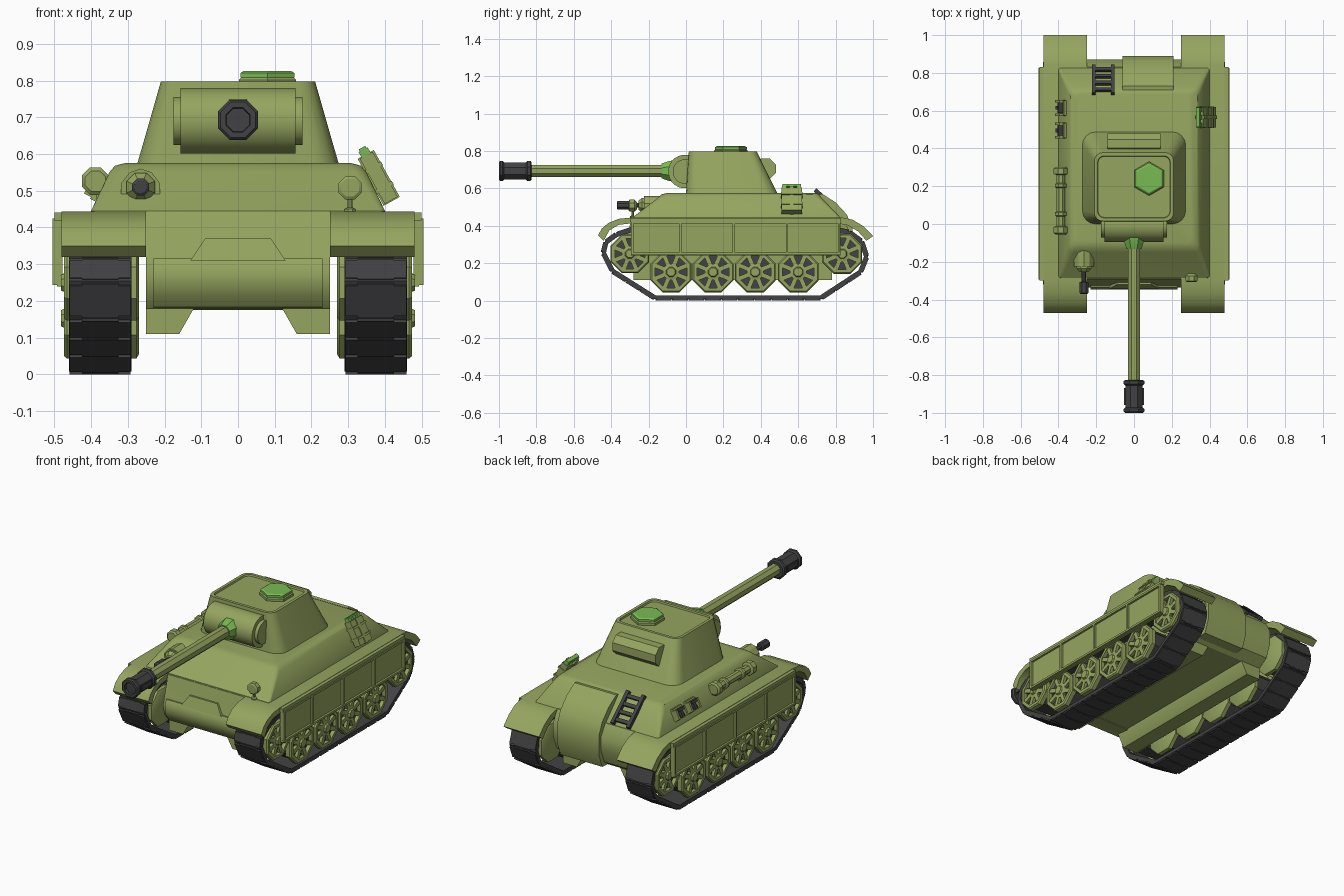
import bpy, bmesh, math
from mathutils import Matrix, Vector

def material(name, rgb):
    m = bpy.data.materials.new(name)
    m.diffuse_color = (*rgb, 1)
    return m

OLIVE = material("olive green", (0.30, 0.375, 0.115))
DARK = material("dark grey", (0.055, 0.055, 0.058))
BRIGHT = material("bright green", (0.19, 0.50, 0.085))

def finish(name, bm, mat, mirror=False):
    bmesh.ops.recalc_face_normals(bm, faces=bm.faces)
    me = bpy.data.meshes.new(name)
    bm.to_mesh(me)
    bm.free()
    me.materials.append(mat)
    ob = bpy.data.objects.new(name, me)
    bpy.context.collection.objects.link(ob)
    if mirror:
        ob.modifiers.new("mirror", 'MIRROR').use_mirror_merge = False
    return ob

def add_loft(bm, rings, closed=False):
    vs = [[bm.verts.new(p) for p in r] for r in rings]
    n = len(vs[0])
    pairs = list(zip(vs, vs[1:])) + ([(vs[-1], vs[0])] if closed else [])
    for a, b in pairs:
        for i in range(n):
            j = (i + 1) % n
            bm.faces.new((a[i], a[j], b[j], b[i]))
    if not closed:
        bm.faces.new(vs[0])
        bm.faces.new(vs[-1])

def loft(name, rings, mat, mirror=False, closed=False):
    bm = bmesh.new()
    add_loft(bm, rings, closed)
    return finish(name, bm, mat, mirror)

def put(axis, t, u, v):
    return {'x': (t, u, v), 'y': (u, t, v), 'z': (u, v, t)}[axis]

def prism(name, pts, axis, a, b, mat, mirror=False):
    return loft(name, [[put(axis, t, *p) for p in pts] for t in (a, b)], mat, mirror)

def lathe_rings(prof, c, axis, n, phase):
    return [[put(axis, t, c[0] + r * math.cos(2 * math.pi * i / n + phase),
                 c[1] + r * math.sin(2 * math.pi * i / n + phase)) for i in range(n)] for r, t in prof]

def lathe(name, prof, c, axis, mat, n=8, phase=None, mirror=False, closed=False):
    phase = math.pi / n if phase is None else phase
    return loft(name, lathe_rings(prof, c, axis, n, phase), mat, mirror, closed)

def add_box(bm, c, size, rot=Matrix()):
    bmesh.ops.create_cube(bm, size=1, matrix=Matrix.Translation(c) @ rot @ Matrix.Diagonal((*size, 1)))

def boxes(name, items, mat, mirror=False):
    bm = bmesh.new()
    for it in items:
        add_box(bm, *it)
    return finish(name, bm, mat, mirror)

def rrect(hx, y0, y1, r, z, n=4):
    pts = []
    for k, (cx, cy) in enumerate([(hx - r, y1 - r), (r - hx, y1 - r), (r - hx, y0 + r), (hx - r, y0 + r)]):
        for i in range(n + 1):
            a = math.pi / 2 * (k + i / n)
            pts.append((cx + r * math.cos(a), cy + r * math.sin(a), z))
    return pts

# hull: lower body, upper body with rounded shoulder, bottom rails, nose
prism("lower_hull", [(-0.29, 0.44), (-0.32, 0.33), (-0.335, 0.28), (-0.325, 0.22), (-0.29, 0.18), (0.78, 0.18),
                     (0.84, 0.22), (0.87, 0.30), (0.87, 0.38), (0.83, 0.445)], 'x', -0.25, 0.25, OLIVE)
loft("upper_hull", [rrect(0.40, -0.29, 0.83, 0.015, 0.43), rrect(0.40, -0.285, 0.825, 0.015, 0.445),
                    rrect(0.35, -0.15, 0.725, 0.03, 0.55), rrect(0.335, -0.13, 0.71, 0.03, 0.568),
                    rrect(0.305, -0.10, 0.69, 0.03, 0.576)], OLIVE)
prism("hull_bottom_rail", [(0.25, 0.20), (0.25, 0.11), (0.16, 0.11), (0.12, 0.18), (0.12, 0.20)],
      'y', -0.28, 0.78, OLIVE, True)
prism("nose", [(-0.333, 0.315), (-0.347, 0.29), (-0.347, 0.25), (-0.333, 0.215), (-0.305, 0.183), (-0.2, 0.175),
               (-0.2, 0.315)], 'x', -0.23, 0.23, OLIVE)
loft("nose_plate", [[(x, y + (z - 0.315) * 0.35, z) for x, z in
                     [(-0.13, 0.31), (0.13, 0.31), (0.09, 0.37), (-0.09, 0.37)]] for y in (-0.34, -0.28)], OLIVE)
prism("engine_cover", [(0.69, 0.565), (0.73, 0.57), (0.80, 0.525), (0.86, 0.46), (0.89, 0.39), (0.89, 0.28),
                       (0.86, 0.20), (0.75, 0.19)], 'x', -0.06, 0.21, OLIVE)

# fenders: curved strip front and rear, shelf between
prism("fender", [(-0.47, 0.35), (-0.45, 0.385), (-0.415, 0.415), (-0.36, 0.437), (-0.30, 0.443), (0.84, 0.443),
                 (0.89, 0.433), (0.95, 0.397), (1.0, 0.345), (0.965, 0.32), (0.92, 0.37), (0.86, 0.405),
                 (0.80, 0.412), (-0.30, 0.412), (-0.36, 0.405), (-0.41, 0.375), (-0.44, 0.32)],
      'x', 0.25, 0.48, OLIVE, True)
boxes("side_skirt", [((0.485, 0.265, 0.335), (0.016, 1.12, 0.19)),
                     ((0.485, 0.265, 0.43), (0.03, 1.13, 0.022))], OLIVE, True)
bars = [((0.498, 0.265, z), (0.014, 1.12, 0.012)) for z in (0.25, 0.418)]
bars += [((0.498, y, 0.334), (0.014, 0.013, 0.17)) for y in (-0.288, -0.03, 0.255, 0.54, 0.818)]
boxes("skirt_frame", bars, OLIVE, True)

# tracks: belt along a closed path with raised pads
path = [Vector(p) for p in [(-0.165, 0.018), (0.72, 0.018), (0.93, 0.155), (0.962, 0.235), (0.935, 0.315),
                            (0.87, 0.362), (0.78, 0.38), (-0.28, 0.38), (-0.37, 0.35), (-0.425, 0.31),
                            (-0.438, 0.255), (-0.39, 0.16)]]
rings = []
for i, p in enumerate(path):
    d0 = (p - path[i - 1]).normalized()
    d1 = (path[(i + 1) % len(path)] - p).normalized()
    t = (d0 + d1).normalized()
    nrm = Vector((t.y, -t.x)) * 0.01 / max(0.5, t.dot(d0))
    rings.append([(x, *(p + s * nrm)) for x, s in ((0.29, 1), (0.46, 1), (0.46, -1), (0.29, -1))])
loft("track_belt", rings, DARK, True, True)
pads = []
for i, p in enumerate(path):
    e = path[(i + 1) % len(path)] - p
    k = max(1, round(e.length / 0.085))
    nrm = Vector((e.y, -e.x)).normalized()
    for j in range(k):
        c = p + e * ((j + 0.5) / k) + nrm * 0.011
        rot = Matrix.Rotation(math.atan2(e.y, e.x), 4, 'X')
        pads.append(((0.375, c.x, c.y), (0.166, e.length / k * 0.86, 0.014), rot))
        pads.append(((0.375, c.x, c.y), (0.10, e.length / k * 0.97, 0.012), rot))
boxes("track_pads", pads, DARK, True)

# wheels: four road wheels and two raised end wheels
for i, (y, z, r) in enumerate([(-0.30, 0.25, 0.112), (-0.08, 0.153, 0.118), (0.145, 0.153, 0.118),
                               (0.37, 0.153, 0.118), (0.60, 0.153, 0.118), (0.835, 0.25, 0.116)]):
    lathe(f"wheel_drum_{i}", [(r * 0.85, 0.285), (r * 0.85, 0.452)], (y, z), 'x', DARK, mirror=True)
    bm = bmesh.new()
    ph = math.pi / 8
    rim = [(r * 0.78, 0.44), (r, 0.44), (r, 0.466), (r * 0.94, 0.474), (r * 0.78, 0.474)]
    add_loft(bm, lathe_rings(rim, (y, z), 'x', 8, ph), True)
    add_loft(bm, lathe_rings([(r * 0.9, 0.27), (r, 0.276), (r, 0.30)], (y, z), 'x', 8, ph))
    hub = [(r * 0.4, 0.44), (r * 0.4, 0.468), (r * 0.24, 0.472), (r * 0.2, 0.482)]
    add_loft(bm, lathe_rings(hub, (y, z), 'x', 8, ph))
    for k in range(8):
        a = 2 * math.pi * k / 8 + ph
        add_box(bm, (0.459, y + 0.58 * r * math.cos(a), z + 0.58 * r * math.sin(a)),
                (0.02, r * 0.5, 0.024), Matrix.Rotation(a, 4, 'X'))
    finish(f"wheel_{i}", bm, OLIVE, True)

# turret with sunken roof, rear bin, hatch
loft("turret", [rrect(0.275, 0.0, 0.49, 0.07, 0.57), rrect(0.21, 0.015, 0.378, 0.045, 0.797),
                rrect(0.193, 0.032, 0.361, 0.035, 0.797), rrect(0.19, 0.035, 0.358, 0.033, 0.788)], OLIVE)
lathe("turret_bin", [(0.06, -0.14), (0.06, 0.14)], (0.425, 0.705), 'x', OLIVE)
lathe("hatch_base", [(0.09, 0.78), (0.09, 0.802), (0.08, 0.81)], (0.08, 0.24), 'z', OLIVE, 6, math.pi / 6)
lathe("hatch", [(0.085, 0.808), (0.085, 0.82), (0.075, 0.826)], (0.08, 0.24), 'z', BRIGHT, 6, math.pi / 6)

# gun: mantlet, collar, barrel, muzzle
lathe("mantlet", [(0.09, -0.157), (0.09, 0.157)], (-0.005, 0.69), 'x', OLIVE, 24)
lathe("mantlet_ends", [(0.066, -0.176), (0.066, 0.176)], (-0.005, 0.69), 'x', OLIVE, 24)
lathe("gun_collar", [(0.062, -0.06), (0.058, -0.09), (0.042, -0.132)], (0, 0.693), 'y', BRIGHT)
lathe("gun_barrel", [(0.036, -0.05), (0.034, -0.86)], (0, 0.693), 'y', OLIVE)
lathe("muzzle", [(0.05, -0.825), (0.059, -0.832), (0.059, -0.848), (0.05, -0.856), (0.05, -0.972),
                 (0.059, -0.98), (0.059, -0.993), (0.052, -1.0), (0.036, -1.0), (0.034, -0.985)],
      (0, 0.693), 'y', DARK)
boxes("muzzle_port", [((0.046, -0.914, 0.693), (0.012, 0.09, 0.03))], DARK, True)

# hull machine gun in an arched mount
arch = [(-0.318, 0.45), (-0.212, 0.45), (-0.212, 0.52), (-0.235, 0.55), (-0.265, 0.56), (-0.295, 0.55), (-0.318, 0.52)]
prism("hull_gun_mount", arch, 'y', -0.225, -0.12, OLIVE)
lathe("hull_gun_ball", [(0.03, -0.18), (0.042, -0.21), (0.042, -0.235), (0.025, -0.255)], (-0.265, 0.51), 'y', OLIVE)
lathe("hull_gun_barrel", [(0.013, -0.24), (0.013, -0.305), (0.025, -0.308), (0.025, -0.365), (0.018, -0.37)],
      (-0.265, 0.51), 'y', DARK)

# headlight
lathe("headlight", [(0.02, -0.262), (0.034, -0.275), (0.034, -0.302), (0.026, -0.307)], (0.305, 0.508), 'y', OLIVE)
lathe("headlight_stem", [(0.016, 0.44), (0.016, 0.45), (0.007, 0.455), (0.007, 0.49)], (0.305, -0.285), 'z', OLIVE)

# exhaust drum on the left side
lathe("exhaust", [(0.03, -0.055), (0.04, -0.047), (0.04, -0.015), (0.024, -0.01), (0.024, 0.04), (0.033, 0.045),
                  (0.033, 0.062), (0.024, 0.067), (0.024, 0.19), (0.033, 0.195), (0.033, 0.212), (0.024, 0.217),
                  (0.024, 0.26), (0.04, 0.265), (0.04, 0.295), (0.03, 0.303)], (-0.388, 0.526), 'y', OLIVE)
boxes("exhaust_brackets", [((-0.37, y, 0.50), (0.03, 0.02, 0.05)) for y in (0.053, 0.203)], OLIVE)

# clamps with dark tools on the left side
lean = Matrix.Rotation(math.radians(26), 4, 'Y')
clamps, tools = [], []
for y in (0.495, 0.615):
    clamps += [((-0.378, y, 0.505), (0.02, 0.08, 0.07), lean)]
    clamps += [((-0.388, y + d, 0.508), (0.042, 0.013, 0.055), lean) for d in (-0.036, 0.036)]
    tools += [((-0.389, y, 0.51 + d), (0.03, 0.056, 0.014), lean) for d in (-0.02, 0.02)]
    tools += [((-0.39, y, 0.51), (0.035, 0.02, 0.05), lean)]
boxes("tool_clamps", clamps, OLIVE)
boxes("tools", tools, DARK)

# fuel can on the right side, leaning on the hull
lean = Matrix.Rotation(math.radians(-29), 4, 'Y')
up = Vector((-0.485, 0, 0.875))
out = Vector((0.875, 0, 0.485))
c = Vector((0.383, 0.565, 0.535))
boxes("fuel_can", [(c, (0.04, 0.108, 0.14), lean), (c - up * 0.03, (0.054, 0.116, 0.012), lean),
                   (c + up * 0.03, (0.054, 0.116, 0.012), lean), (c, (0.05, 0.02, 0.146), lean)], OLIVE)
boxes("fuel_can_handle", [(c + up * 0.088, (0.02, 0.10, 0.012), lean)] +
      [(c + up * 0.078 + Vector((0, d, 0)), (0.028, 0.022, 0.02), lean) for d in (-0.04, 0, 0.04)], BRIGHT)

# ladder lying on the rear slope
lo, hi = Vector((0, 0.838, 0.458)), Vector((0, 0.69, 0.592))
tilt = Matrix.Rotation(math.atan2(hi.z - lo.z, hi.y - lo.y), 4, 'X')
mid, L = (lo + hi) / 2, (hi - lo).length
steps = [((x, mid.y, mid.z), (0.02, L, 0.022), tilt) for x in (-0.213, -0.112)]
steps += [((-0.1625, *lo.lerp(hi, f).yz), (0.10, 0.02, 0.016), tilt) for f in (0.14, 0.38, 0.62, 0.86)]
boxes("ladder", steps, DARK)

# smooth shading, sharp edges kept
bpy.ops.object.select_all(action='SELECT')
bpy.context.view_layer.objects.active = bpy.context.collection.objects[0]
bpy.ops.object.shade_smooth_by_angle(angle=math.radians(32))
